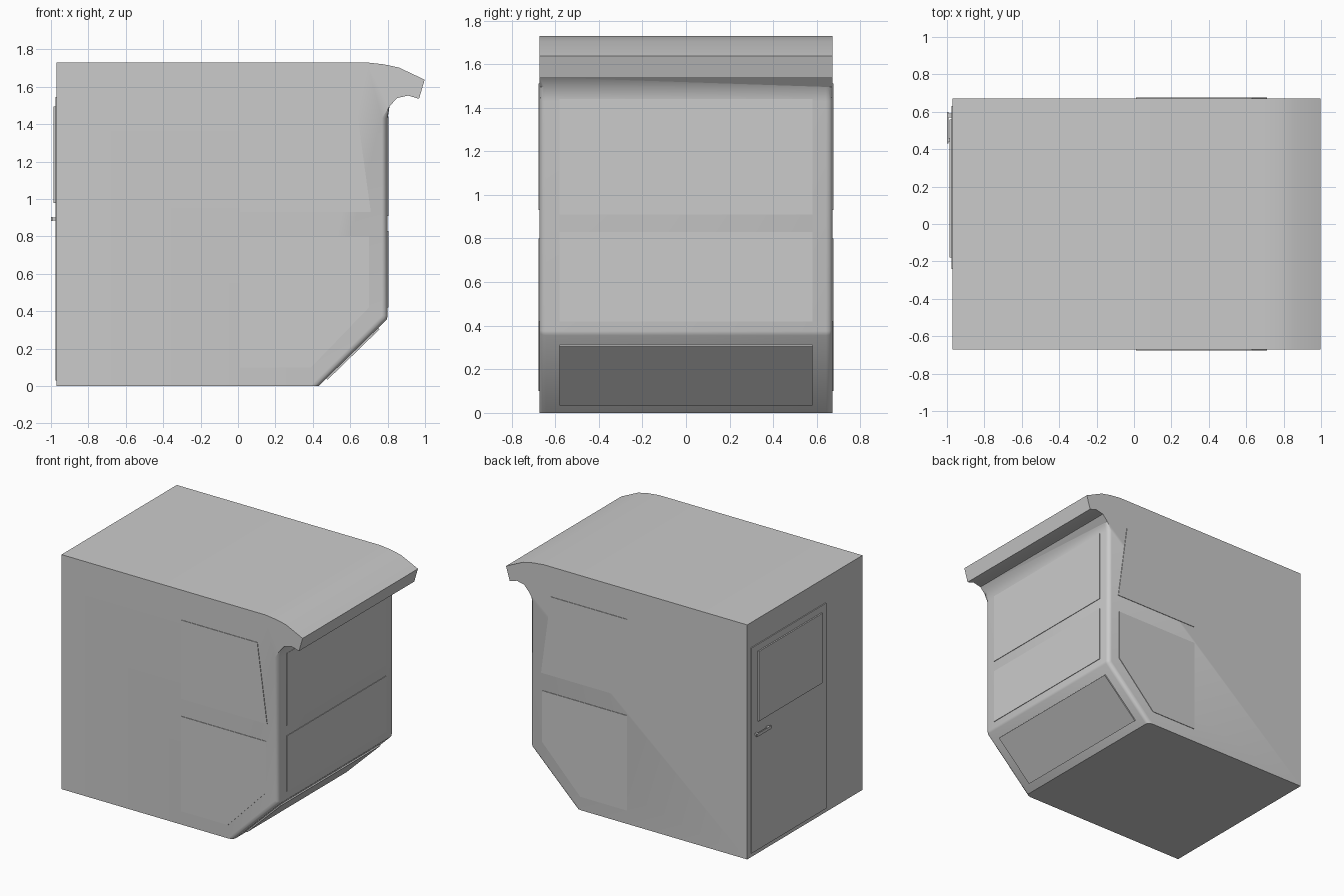
import bpy, bmesh
from mathutils import Vector

if "Cube" in bpy.data.objects:
    bpy.data.objects.remove(bpy.data.objects["Cube"])


def prism(name, pts, direction):
    """Extrude a planar loop of 3D points along a direction."""
    bm = bmesh.new()
    d = Vector(direction)
    a = [bm.verts.new(p) for p in pts]
    b = [bm.verts.new(Vector(p) + d) for p in pts]
    n = len(pts)
    bm.faces.new(a)
    bm.faces.new(b[::-1])
    for i in range(n):
        bm.faces.new((a[i], b[i], b[(i + 1) % n], a[(i + 1) % n]))
    bmesh.ops.recalc_face_normals(bm, faces=bm.faces)
    me = bpy.data.meshes.new(name)
    bm.to_mesh(me)
    bm.free()
    ob = bpy.data.objects.new(name, me)
    bpy.context.collection.objects.link(ob)
    return ob


def box(name, lo, hi):
    (x0, y0, z0), (x1, y1, z1) = lo, hi
    return prism(name, [(x0, y0, z0), (x1, y0, z0), (x1, y1, z0), (x0, y1, z0)], (0, 0, z1 - z0))


def smooth(ob, angle=0.6):
    bpy.ops.object.select_all(action='DESELECT')
    ob.select_set(True)
    bpy.context.view_layer.objects.active = ob
    bpy.ops.object.shade_smooth_by_angle(angle=angle)


# Cab shell: side profile with curved roof visor and sloping lower front
W = 0.672
profile = [(-0.97, 0), (0.43, 0), (0.795, 0.355), (0.8, 0.375), (0.8, 1.43), (0.81, 1.495),
           (0.85, 1.54), (0.91, 1.553), (0.968, 1.536), (0.998, 1.638), (0.86, 1.703),
           (0.78, 1.72), (0.69, 1.73), (-0.97, 1.73)]
shell = prism("cab_shell", [(x, -W, z) for x, z in profile], (0, 2 * W, 0))

# Rounded vertical corners either side of the windscreen
bm = bmesh.new()
bm.from_mesh(shell.data)
corner = [e for e in bm.edges
          if abs(e.verts[0].co.y - e.verts[1].co.y) < 1e-4
          and all(v.co.x > 0.42 and v.co.z < 1.5 for v in e.verts)]
bmesh.ops.bevel(bm, geom=corner, offset=0.03, segments=3, profile=0.5, affect='EDGES')
bm.to_mesh(shell.data)
bm.free()
smooth(shell)

# Windscreen panes
for name, z0, z1 in (("windscreen_upper", 0.91, 1.44), ("windscreen_lower", 0.42, 0.83)):
    box(name, (0.79, -0.58, z0), (0.804, 0.58, z1))

# Sloping foot window, set on the chamfer
foot = [(0.472, 0.041), (0.75, 0.311), (0.757, 0.304), (0.479, 0.034)]
prism("foot_window", [(x, -0.58, z) for x, z in foot], (0, 1.16, 0))

# Side windows, mirrored left and right
upper = [(0.01, 0.93), (0.71, 0.93), (0.63, 1.51), (0.01, 1.51)]
lower = [(0.01, 0.10), (0.39, 0.10), (0.70, 0.42), (0.70, 0.80), (0.01, 0.80)]
for side, s in (("front", -1), ("back", 1)):
    for name, pts in (("upper", upper), ("lower", lower)):
        prism(f"side_window_{name}_{side}", [(x, s * 0.665, z) for x, z in pts], (0, s * 0.011, 0))

# Rear door with window and handle
box("door", (-0.977, -0.24, 0.03), (-0.96, 0.63, 1.545))
box("door_window", (-0.987, -0.18, 0.98), (-0.97, 0.56, 1.495))
box("door_handle", (-1.0, 0.43, 0.882), (-0.992, 0.60, 0.904))
for i, y in enumerate((0.44, 0.57)):
    box(f"handle_post_{i}", (-0.995, y, 0.884), (-0.97, y + 0.02, 0.902))
